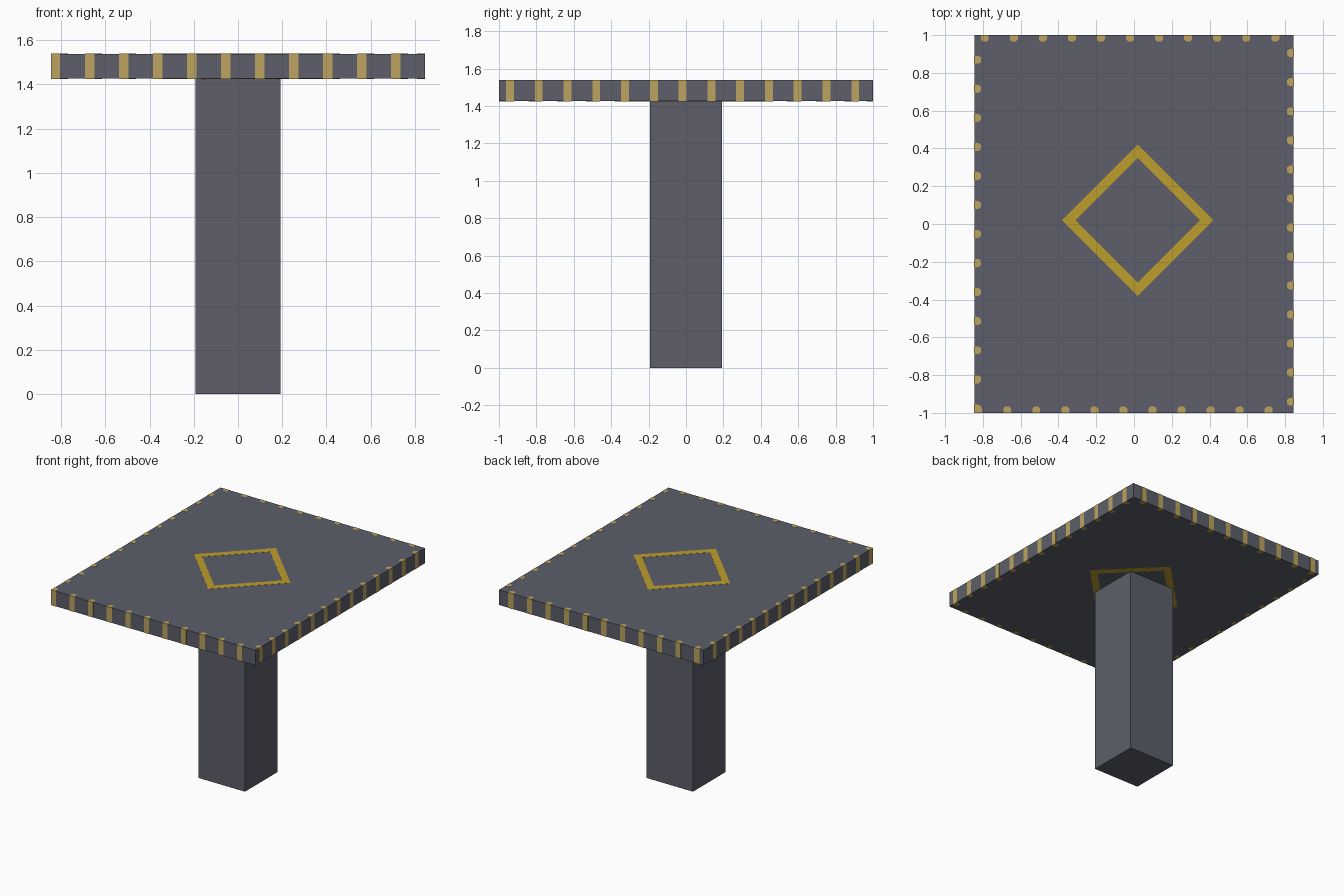
import bpy, bmesh, math
from mathutils import Matrix, Vector

cube = bpy.data.objects.get("Cube")
if cube:
    bpy.data.objects.remove(cube, do_unlink=True)


def material(name, rgb):
    """Flat material from 0-255 display values."""
    lin = [((c / 255 + 0.055) / 1.055) ** 2.4 for c in rgb] + [1.0]
    m = bpy.data.materials.new(name)
    m.diffuse_color = lin
    m.use_nodes = True
    m.node_tree.nodes["Principled BSDF"].inputs["Base Color"].default_value = lin
    return m


GREY = material("slate grey", (93, 95, 106))
TAN = material("tan stripe", (188, 164, 94))
GOLD = material("gold", (188, 158, 44))

HX, HY = 0.845, 1.0          # half size of the top
Z0, Z1 = 1.426, 1.539        # underside and upper side of the top
SKIN = 0.001                 # how far painted details stand proud


def finish(bm, name, mat):
    bmesh.ops.recalc_face_normals(bm, faces=bm.faces)
    mesh = bpy.data.meshes.new(name)
    bm.to_mesh(mesh)
    bm.free()
    mesh.materials.append(mat)
    obj = bpy.data.objects.new(name, mesh)
    bpy.context.collection.objects.link(obj)
    return obj


def box(name, hx, hy, z0, z1, mat):
    bm = bmesh.new()
    place = Matrix.Translation((0, 0, (z0 + z1) / 2)) @ Matrix.Diagonal((2 * hx, 2 * hy, z1 - z0, 1))
    bmesh.ops.create_cube(bm, size=1, matrix=place)
    return finish(bm, name, mat)


def add_prism(bm, outline, z0, z1, place=Matrix()):
    """Extrude a flat outline from z0 to z1."""
    low = [bm.verts.new(place @ Vector((x, y, z0))) for x, y in outline]
    high = [bm.verts.new(place @ Vector((x, y, z1))) for x, y in outline]
    n = len(outline)
    bm.faces.new(low[::-1])
    bm.faces.new(high)
    for i in range(n):
        j = (i + 1) % n
        bm.faces.new((low[i], low[j], high[j], high[i]))


# Table top and square column
box("table_top", HX, HY, Z0, Z1, GREY)
box("column", 0.193, 0.193, 0, Z0, GREY)

# Edge stripes: blunt pegs sunk into the rim, showing on side, top and underside
PEG = [(-0.021, -SKIN), (0.021, -SKIN), (0.021, 0.023),
       (0.010, 0.035), (-0.010, 0.035), (-0.021, 0.023)]
STEP = 0.1538
# name, stripe count, first position along the edge, turn in degrees
EDGES = [("front", 11, -0.825, 0), ("left", 13, -0.941, 90),
         ("back", 11, -0.790, 180), ("right", 13, -0.976, 270)]
for side, count, start, turn in EDGES:
    bm = bmesh.new()
    for k in range(count):
        t = start + k * STEP
        spot = {0: (t, -HY, 0), 90: (HX, t, 0), 180: (t, HY, 0), 270: (-HX, t, 0)}[turn]
        place = Matrix.Translation(spot) @ Matrix.Rotation(math.radians(turn), 4, 'Z')
        add_prism(bm, PEG, Z0 - SKIN, Z1 + SKIN, place)
    finish(bm, side + "_edge_stripes", TAN)


# Diamond outline, painted on both sides of the top
def diamond(name, z0, z1, centre=0.02, outer=0.40, inner=0.33):
    bm = bmesh.new()
    rings = []
    for r, z in ((outer, z0), (inner, z0), (inner, z1), (outer, z1)):
        rings.append([bm.verts.new((centre + r * math.cos(a * math.pi / 2),
                                    centre + r * math.sin(a * math.pi / 2), z)) for a in range(4)])
    for k in range(4):
        a, b = rings[k], rings[(k + 1) % 4]
        for i in range(4):
            j = (i + 1) % 4
            bm.faces.new((a[i], a[j], b[j], b[i]))
    return finish(bm, name, GOLD)


diamond("upper_diamond", Z1 - SKIN, Z1 + SKIN)
diamond("lower_diamond", Z0 - SKIN, Z0 + SKIN)
